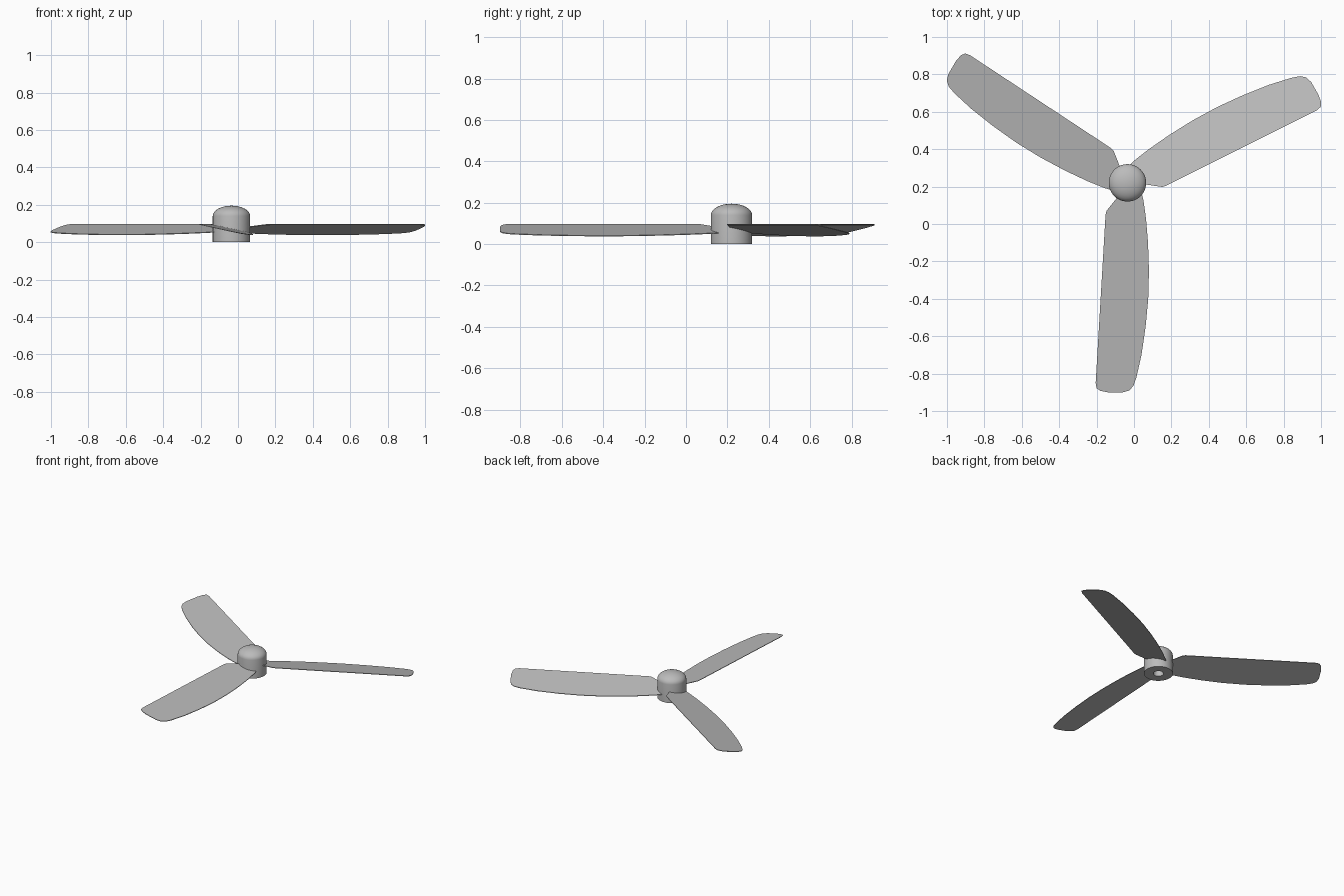
import bpy, bmesh, math
from mathutils import Matrix, Vector

if "Cube" in bpy.data.objects:
    bpy.data.objects.remove(bpy.data.objects["Cube"], do_unlink=True)

HUB = Vector((-0.035, 0.22, 0))

grey = bpy.data.materials.new("matte grey")
grey.use_nodes = True
colour = (0.5, 0.5, 0.5, 1)
grey.diffuse_color = colour
grey.node_tree.nodes["Principled BSDF"].inputs["Base Color"].default_value = colour


def add_object(name, bm):
    bmesh.ops.recalc_face_normals(bm, faces=bm.faces)
    mesh = bpy.data.meshes.new(name)
    bm.to_mesh(mesh)
    bm.free()
    mesh.materials.append(grey)
    obj = bpy.data.objects.new(name, mesh)
    bpy.context.collection.objects.link(obj)
    bpy.ops.object.select_all(action='DESELECT')
    obj.select_set(True)
    bpy.context.view_layer.objects.active = obj
    bpy.ops.object.shade_smooth_by_angle(angle=math.radians(35))
    return obj


# Hub: domed cylinder with a shaft bore underneath, as one turned profile
bm = bmesh.new()
profile = [(0, 0.11), (0.035, 0.11), (0.035, 0), (0.1, 0), (0.1, 0.14)]
for i in range(1, 9):
    a = math.pi / 2 * i / 8
    profile.append((0.1 * math.cos(a), 0.14 + 0.055 * math.sin(a)))
verts = [bm.verts.new((r, 0, z)) for r, z in profile]
edges = [bm.edges.new(pair) for pair in zip(verts, verts[1:])]
bmesh.ops.spin(bm, geom=verts + edges, cent=(0, 0, 0), axis=(0, 0, 1),
               angle=math.tau, steps=48, use_duplicate=False)
bmesh.ops.remove_doubles(bm, verts=bm.verts, dist=0.0005)
bmesh.ops.translate(bm, verts=bm.verts, vec=HUB)
add_object("hub", bm)

# Blade outline seen from above, from the root round the tip and back
outline = [(-0.05, 0.19), (-0.087, 0.145), (-0.135, 0.085), (-0.147, 0.07), (-0.152, 0.05),
           (-0.205, -0.85), (-0.2, -0.878), (-0.18, -0.892), (-0.14, -0.9),
           (-0.06, -0.9), (-0.025, -0.89), (-0.003, -0.865), (0.013, -0.82),
           (0.04, -0.7), (0.062, -0.55), (0.076, -0.4), (0.08, -0.25),
           (0.075, -0.1), (0.064, 0.03), (0.05, 0.13), (0.04, 0.17), (0, 0.2)]
EDGE_START = Vector((-0.152, 0.05))
EDGE_DIR = (Vector((-0.205, -0.85)) - EDGE_START).normalized()
PITCH = 0.22
THICK = 0.004


def blade_height(x, y):
    # The straight edge is level; the blade slopes down away from it
    rel = Vector((x, y)) - EDGE_START
    across = EDGE_DIR.x * rel.y - EDGE_DIR.y * rel.x
    return 0.097 - PITCH * across


for name, turn in (("front_blade", 0), ("left_blade", 120), ("right_blade", 240)):
    bm = bmesh.new()
    face = bm.faces.new([bm.verts.new((x, y, blade_height(x, y))) for x, y in outline])
    plate = bmesh.ops.extrude_face_region(bm, geom=[face], use_keep_orig=True)
    moved = [v for v in plate["geom"] if isinstance(v, bmesh.types.BMVert)]
    bmesh.ops.translate(bm, verts=moved, vec=(0, 0, -THICK))
    spin = Matrix.Rotation(math.radians(turn), 4, 'Z')
    bm.transform(Matrix.Translation(HUB) @ spin @ Matrix.Translation(-HUB))
    add_object(name, bm)
